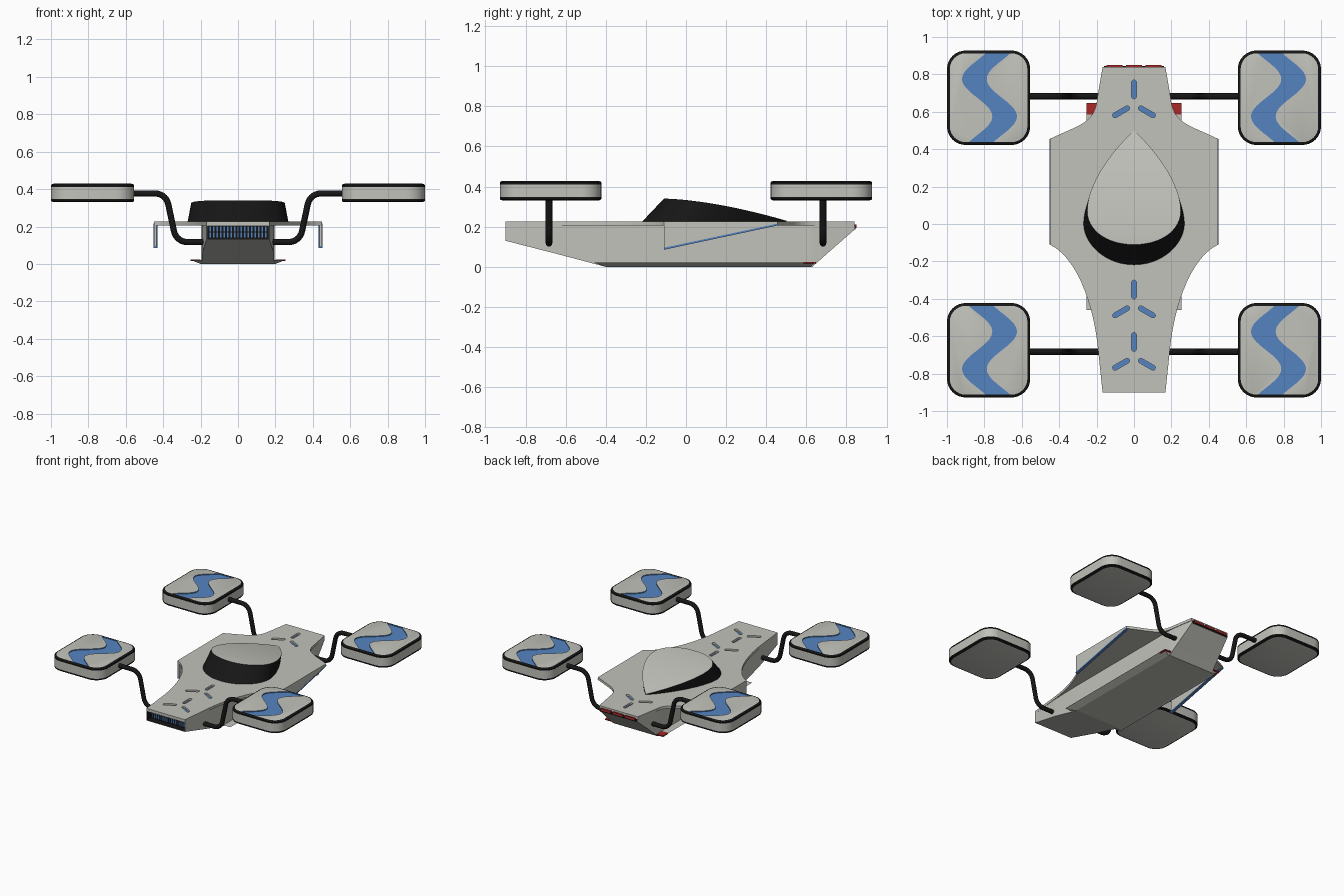
import bpy, bmesh, math
from mathutils import Vector
from mathutils.geometry import interpolate_bezier

old = bpy.data.objects.get("Cube")
if old:
    bpy.data.objects.remove(old, do_unlink=True)


def material(name, r, g, b):
    m = bpy.data.materials.new(name)
    m.use_nodes = True
    m.diffuse_color = (r, g, b, 1)
    bsdf = m.node_tree.nodes["Principled BSDF"]
    bsdf.inputs["Base Color"].default_value = (r, g, b, 1)
    bsdf.inputs["Roughness"].default_value = 0.6
    return m


GREY = material("warm light grey", 0.54, 0.54, 0.50)
BLUE = material("accent blue", 0.09, 0.23, 0.53)
BLACK = material("black", 0.008, 0.008, 0.008)
RED = material("lamp red", 0.40, 0.02, 0.02)
PALETTE = [GREY, BLUE, BLACK, RED]
G, B, K, R = range(4)


def build(name, verts, faces, mats, smooth=False):
    """Mesh object from points, faces and a palette index per face."""
    me = bpy.data.meshes.new(name)
    me.from_pydata([tuple(v) for v in verts], [], faces)
    for m in PALETTE:
        me.materials.append(m)
    for poly, i in zip(me.polygons, mats):
        poly.material_index = i
    bm = bmesh.new()
    bm.from_mesh(me)
    bmesh.ops.recalc_face_normals(bm, faces=bm.faces)
    bm.to_mesh(me)
    bm.free()
    ob = bpy.data.objects.new(name, me)
    bpy.context.collection.objects.link(ob)
    if smooth:
        round_off(ob)
    return ob


def round_off(ob):
    bpy.ops.object.select_all(action='DESELECT')
    ob.select_set(True)
    bpy.context.view_layer.objects.active = ob
    bpy.ops.object.shade_smooth_by_angle(angle=math.radians(35))


def loft(name, rings, bands, first=G, last=G, smooth=False, caps=True):
    """Skin equal rings; one palette index per band, plus end caps."""
    n = len(rings[0])
    verts = [v for ring in rings for v in ring]
    faces, mats = [], []
    for k, band in enumerate(bands):
        for i in range(n):
            j = (i + 1) % n
            faces.append((k*n + i, k*n + j, k*n + n + j, k*n + n + i))
            mats.append(band)
    if caps:
        faces += [tuple(range(n)), tuple(range(len(verts) - n, len(verts)))]
        mats += [first, last]
    return build(name, verts, faces, mats, smooth)


def prism(name, outline, z0, z1, side=G, bottom=G, top=G):
    rings = [[(x, y, z) for x, y in outline] for z in (z0, z1)]
    return loft(name, rings, [side], bottom, top)


def box(name, x0, x1, y0, y1, z0, z1, mat):
    return prism(name, [(x0, y0), (x1, y0), (x1, y1), (x0, y1)], z0, z1, mat, mat, mat)


def carve(ob, cutter):
    mod = ob.modifiers.new("groove", 'BOOLEAN')
    mod.operation, mod.solver, mod.object = 'DIFFERENCE', 'EXACT', cutter
    dg = bpy.context.evaluated_depsgraph_get()
    me = bpy.data.meshes.new_from_object(ob.evaluated_get(dg))
    ob.modifiers.clear()
    ob.data = me
    bpy.data.objects.remove(cutter, do_unlink=True)


def bezier(a, b, c, d, n):
    return [tuple(p) for p in interpolate_bezier(*(Vector(p) for p in (a, b, c, d)), n)]


# Hull: tapered keel with an upswept nose and tail
stations = [(-0.9, 0.168, 0.13), (-0.65, 0.19, 0.066), (-0.4, 0.195, 0),
            (0.63, 0.195, 0), (0.68, 0.19, 0.045), (0.84, 0.165, 0.185)]
hull = loft("hull", [[(-w, y, z), (w, y, z), (w, y, 0.207), (-w, y, 0.207)]
                     for y, w, z in stations], [G] * 5)
bm = bmesh.new()
bm.from_mesh(hull.data)
nose = min(bm.faces, key=lambda f: f.calc_center_median().y)
walls = bmesh.ops.inset_individual(bm, faces=[nose], thickness=0.006)["faces"]
deep = bmesh.ops.extrude_discrete_faces(bm, faces=[nose])["faces"][0]
bmesh.ops.translate(bm, verts=deep.verts, vec=(0, 0.05, 0))
for f in [deep] + [f for e in deep.edges for f in e.link_faces]:
    f.material_index = K
bm.to_mesh(hull.data)
bm.free()

# Nose grille: blue slats at the back of the dark intake
for row, (z0, z1) in enumerate([(0.142, 0.168), (0.173, 0.199)]):
    for i in range(17):
        x = (i - 8) * 0.0185
        box(f"grille_slat_{row}_{i}", x - 0.004, x + 0.004, -0.856, -0.849, z0, z1, BLUE and B)

# Keel tray with flared lips
loft("keel_tray", [[(-w, a, z), (w, a, z), (w, b, z), (-w, b, z)]
                   for w, a, b, z in [(0.2, -0.4, 0.62, 0), (0.255, -0.46, 0.645, 0.022)]], [G])

# Deck: waisted plate with spread wings
half = [(0.168, -0.9)] + bezier((0.19, -0.69), (0.21, -0.45), (0.3, -0.18), (0.45, -0.11), 14)
half += bezier((0.45, 0.455), (0.27, 0.54), (0.21, 0.54), (0.195, 0.68), 12) + [(0.168, 0.84)]
deck = prism("deck", half + [(-x, y) for x, y in reversed(half)], 0.206, 0.226)

# Vents: three rounded slots around each centre
for cy in (0.64, -0.43, -0.71):
    for ang in (90, 210, 330):
        a = math.radians(ang)
        d, s = Vector((math.cos(a), math.sin(a))), Vector((-math.sin(a), math.cos(a)))
        slot = []
        for r, turn in ((0.117, -90), (0.042, 90)):
            for k in range(7):
                t = math.radians(turn + k * 30)
                slot.append(Vector((0, cy)) + d * (r + 0.013 * math.cos(t)) + s * 0.013 * math.sin(t))
        carve(deck, prism("vent_cutter", slot, 0.211, 0.24, G, B, G))


# Canopy: dark teardrop wall under a light sloping roof
def teardrop(w, front, wide):
    h = bezier((0, front), (w * 0.6, front), (w, wide - 0.1), (w, wide), 14)
    return h + bezier((w, wide), (w, wide + 0.14), (0.13, 0.38), (0, 0.5), 16)[1:]


def roof_z(y):
    return 0.34 - 0.11 * max(0, (y + 0.11) / 0.61) ** 1.6


low, high = teardrop(0.27, -0.22, 0), teardrop(0.25, -0.11, 0.07)


def closed(h):
    return h + [(-x, y) for x, y in reversed(h[1:-1])]


loft("canopy_wall", [[(x, y, 0.224) for x, y in closed(low)],
                     [(x, y, roof_z(y)) for x, y in closed(high)]], [K], smooth=True, caps=False)
rows = len(high)
verts = [(s * x, y, roof_z(y)) for s in (1, -1) for x, y in high]
faces = [(0, 1, rows + 1)]
faces += [(i, i + 1, rows + i + 1, rows + i) for i in range(1, rows - 2)]
faces.append((rows - 2, rows - 1, 2 * rows - 2))
roof = build("canopy_roof", verts, faces, [G] * len(faces), True)

# Wing skirts with a blue lower edge
for side, s in (("left", 1), ("right", -1)):
    tri = [(-0.11, 0.215), (-0.11, 0.095), (0.455, 0.215)]
    loft(f"{side}_skirt", [[(s * x, y, z) for y, z in tri] for x in (0.436, 0.45)], [G])
    edge = [(-0.11, 0.095), (0.455, 0.215), (0.455, 0.206), (-0.11, 0.085)]
    loft(f"{side}_skirt_edge", [[(s * x, y, z) for y, z in edge] for x in (0.43, 0.451)],
         [B], B, B)
    box(f"{side}_keel_lamp", *sorted((s * 0.2, s * 0.253)), 0.585, 0.647, 0.016, 0.025, R)

# Tail lamps on a dark panel
box("tail_panel", -0.16, 0.16, 0.836, 0.844, 0.187, 0.206, K)
for i in (-1, 0, 1):
    box(f"tail_lamp_{i + 2}", i * 0.105 - 0.043, i * 0.105 + 0.043, 0.84, 0.85, 0.194, 0.212, R)


# Lift pads with black rims, each on a bent arm
def rounded(cx, cy, inset):
    w, d, r = 0.2225 - inset, 0.2525 - inset, 0.1 - inset
    pts = []
    for q, (sx, sy) in enumerate([(1, 1), (-1, 1), (-1, -1), (1, -1)]):
        for k in range(9):
            t = math.pi / 2 * (q + k / 8)
            pts.append((cx + sx * (w - r) + r * math.cos(t), cy + sy * (d - r) + r * math.sin(t)))
    return pts


def arm_path():
    """Bent polyline with rounded elbows, in x and z."""
    p = [Vector(v) for v in ((0.57, 0.377), (0.385, 0.377), (0.33, 0.117), (0.15, 0.117))]
    path = [p[0]]
    for a, b, c in zip(p, p[1:], p[2:]):
        u, v = b + (a - b).normalized() * 0.06, b + (c - b).normalized() * 0.06
        path += [Vector(q) for q in bezier(u, u.lerp(b, 0.6), v.lerp(b, 0.6), v, 8)]
    return path + [p[3]]


for end, sy in (("rear", 1), ("front", -1)):
    for side, sx in (("left", 1), ("right", -1)):
        name = f"{end}_{side}"
        cx, cy = sx * 0.7775, sy * 0.675
        layers = [(0.33, 0.015), (0.334, 0.003), (0.337, 0), (0.347, 0),
                  (0.411, 0), (0.421, 0), (0.425, 0.003), (0.429, 0.015)]
        pad = loft(f"{name}_pad", [[(x, y, z) for x, y in rounded(cx, cy, i)] for z, i in layers],
                   [K, K, K, G, K, K, K])
        # Winding blue channel
        mid = []
        for k in range(33):
            v = (k / 16 - 1) * 0.236
            mid.append((0.005 - 0.081 * math.sin(math.pi * v / 0.2), v))
        wave = [(u - 0.066, v) for u, v in mid] + [(u + 0.066, v) for u, v in reversed(mid)]
        carve(pad, prism("wave_cutter", [(cx - sx * u, cy + sy * v) for u, v in wave],
                         0.422, 0.45, B, B, B))
        round_off(pad)
        # Arm tube
        path = arm_path()
        rings = []
        for i, p in enumerate(path):
            t = (path[min(i + 1, len(path) - 1)] - path[max(i - 1, 0)]).normalized()
            ring = []
            for k in range(12):
                c, q = 0.0165 * math.cos(k * math.pi / 6), 0.0165 * math.sin(k * math.pi / 6)
                ring.append((sx * (p.x - t.y * c), sy * 0.683 + q, p.y + t.x * c))
            rings.append(ring)
        loft(f"{name}_arm", rings, [K] * (len(rings) - 1), K, K, smooth=True)
